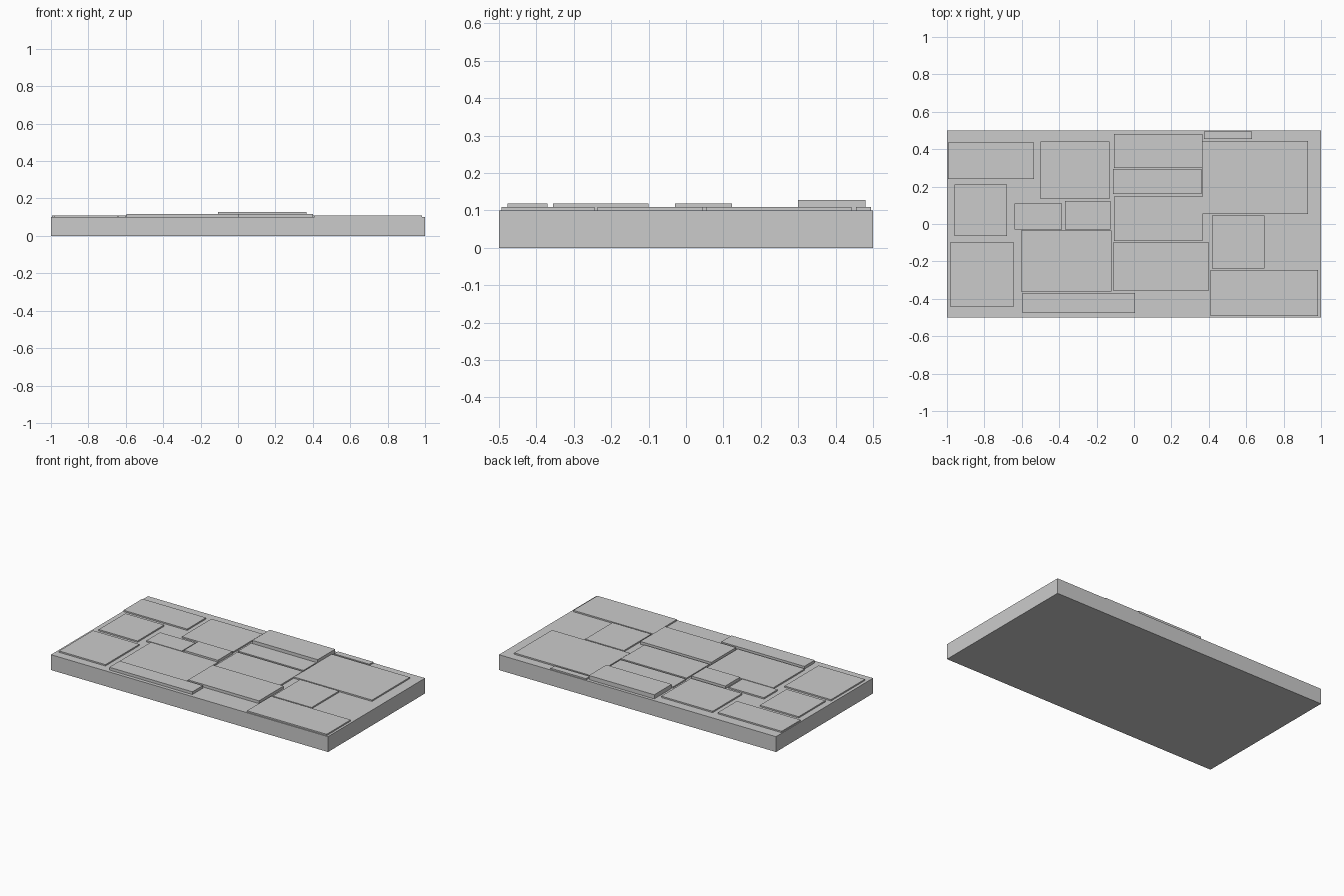
import bpy
import bmesh
from mathutils import Matrix, Vector

cube = bpy.data.objects.get("Cube")
if cube:
    bpy.data.objects.remove(cube, do_unlink=True)

# Single plain grey finish
grey = bpy.data.materials.new("plain_grey")
grey.use_nodes = True
colour = (0.6, 0.6, 0.6, 1.0)
grey.diffuse_color = colour
grey.node_tree.nodes["Principled BSDF"].inputs["Base Color"].default_value = colour

BASE_TOP = 0.10
STEP = 0.009


def box(name, x0, x1, y0, y1, z0, z1):
    """Flat-faced box spanning the given limits."""
    low, high = Vector((x0, y0, z0)), Vector((x1, y1, z1))
    bm = bmesh.new()
    bmesh.ops.create_cube(bm, size=1, matrix=Matrix.Diagonal((*(high - low), 1)))
    mesh = bpy.data.meshes.new(name)
    bm.to_mesh(mesh)
    bm.free()
    mesh.materials.append(grey)
    obj = bpy.data.objects.new(name, mesh)
    obj.location = (low + high) / 2
    bpy.context.scene.collection.objects.link(obj)


def panels(group, rows):
    """Raised plates: x limits, y limits, height in steps."""
    for i, (x0, x1, y0, y1, level) in enumerate(rows, 1):
        box(f"{group}_panel_{i}", x0, x1, y0, y1, BASE_TOP, BASE_TOP + level * STEP)


# Base slab
box("base_slab", -1, 1, -0.5, 0.5, 0, BASE_TOP)

# Plates on the right-hand end
panels("right_end", [
    (-0.995, -0.535, 0.24, 0.435, 1),
    (-0.96, -0.68, -0.065, 0.21, 1),
    (-0.98, -0.645, -0.445, -0.095, 1),
])

# Plates right of the middle
panels("inner_right", [
    (-0.50, -0.13, 0.135, 0.44, 1),
    (-0.64, -0.385, -0.03, 0.11, 1),
    (-0.37, -0.125, -0.03, 0.123, 2),
    (-0.605, -0.12, -0.36, -0.035, 1),
    (-0.595, 0.005, -0.477, -0.37, 2),
])

# Central column of plates
panels("middle", [
    (-0.107, 0.365, 0.30, 0.48, 3),
    (-0.112, 0.36, 0.16, 0.295, 1),
    (-0.107, 0.365, -0.09, 0.147, 1),
    (-0.112, 0.40, -0.355, -0.10, 2),
])

# Plates on the left-hand end
panels("left_end", [
    (0.375, 0.63, 0.455, 0.495, 1),
    (0.367, 0.93, 0.053, 0.443, 1),
    (0.417, 0.697, -0.237, 0.045, 1),
    (0.41, 0.985, -0.493, -0.245, 1),
])
